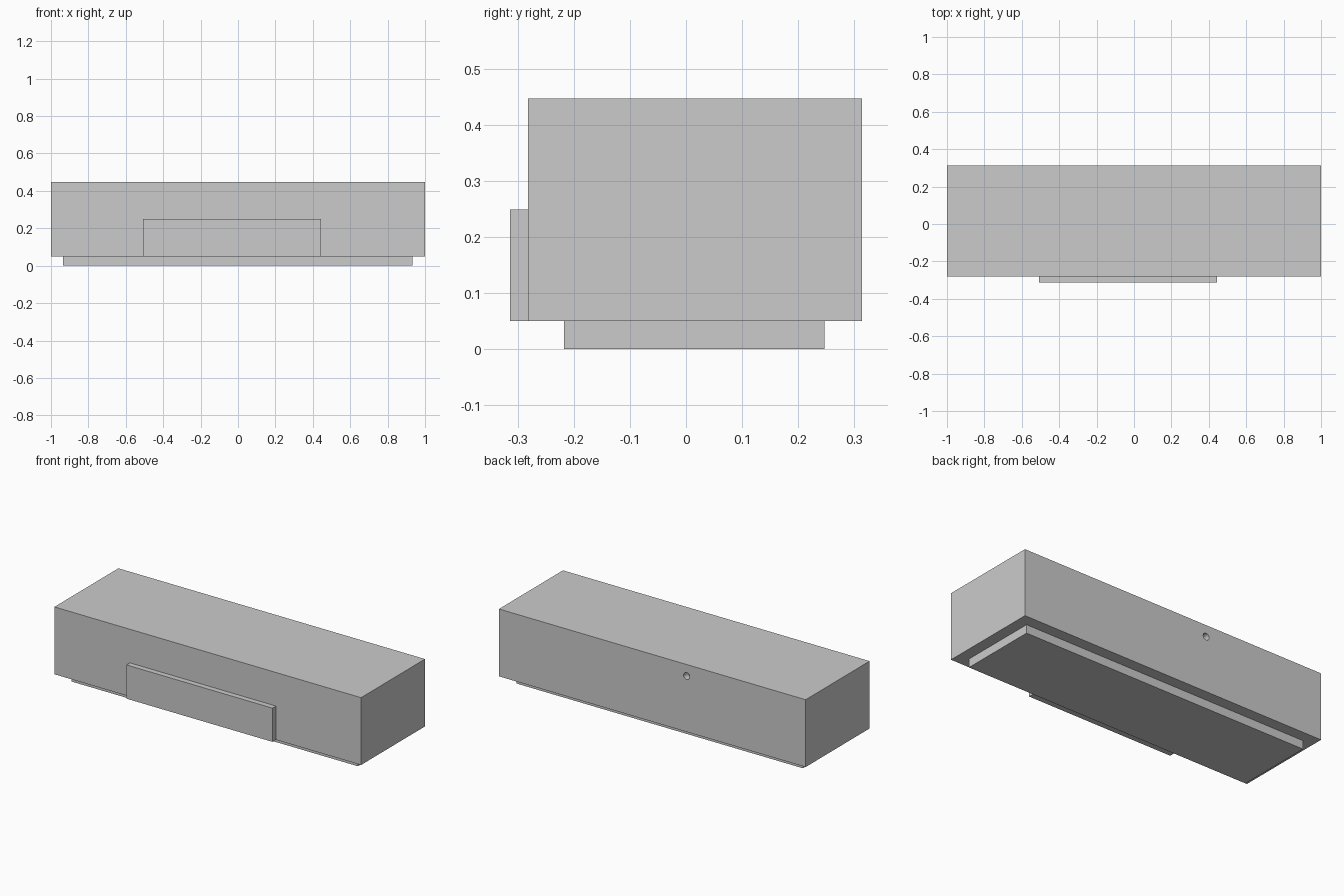
import bpy
import math

if "Cube" in bpy.data.objects:
    bpy.data.objects.remove(bpy.data.objects["Cube"])


def box(name, x0, x1, y0, y1, z0, z1):
    bpy.ops.mesh.primitive_cube_add(
        size=1, location=((x0 + x1) / 2, (y0 + y1) / 2, (z0 + z1) / 2))
    ob = bpy.context.object
    ob.name = name
    ob.scale = (x1 - x0, y1 - y0, z1 - z0)
    bpy.ops.object.transform_apply(location=False, rotation=False, scale=True)
    return ob


# Main cabinet, recessed plinth and raised front panel
body = box("cabinet_body", -1, 1, -0.282, 0.314, 0.05, 0.447)
box("plinth", -0.935, 0.933, -0.217, 0.247, 0, 0.05)
box("front_panel", -0.508, 0.445, -0.314, -0.282, 0.05, 0.249)

# Round cable hole in the back
bpy.ops.mesh.primitive_cylinder_add(
    vertices=24, radius=0.02, depth=0.08,
    location=(-0.224, 0.314, 0.379), rotation=(math.pi / 2, 0, 0))
cutter = bpy.context.object
cutter.name = "cable_hole_cutter"
cutter.hide_render = True
cutter.display_type = 'WIRE'

cut = body.modifiers.new("cable_hole", 'BOOLEAN')
cut.operation = 'DIFFERENCE'
cut.solver = 'EXACT'
cut.object = cutter
